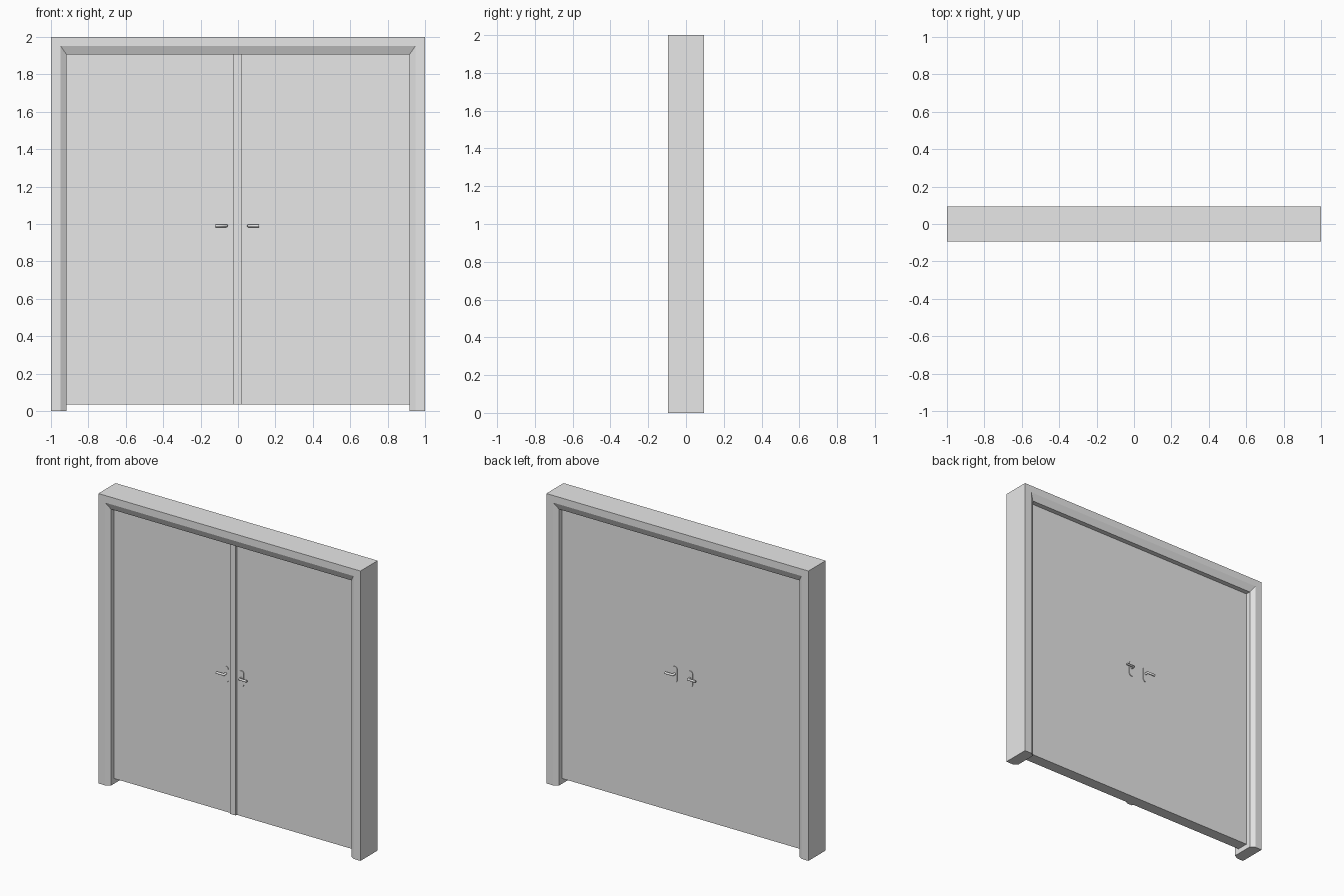
import bpy
import bmesh

old = bpy.data.objects.get("Cube")
if old:
    bpy.data.objects.remove(old, do_unlink=True)

# One plain grey for everything
GREY = (0.8, 0.8, 0.8, 1)
grey = bpy.data.materials.new("plain grey")
grey.use_nodes = True
grey.diffuse_color = GREY
grey.node_tree.nodes["Principled BSDF"].inputs["Base Color"].default_value = GREY

HALF_DEPTH = 0.094    # frame
DOOR_HALF = 0.04      # door leaf
SEAM = -0.003         # x of the joint between the leaves
DOOR_SIDE, DOOR_LOW, DOOR_TOP = 0.917, 0.035, 1.906
LEVER_Z = 0.99


def finish(name, bm):
    bmesh.ops.recalc_face_normals(bm, faces=bm.faces)
    mesh = bpy.data.meshes.new(name)
    bm.to_mesh(mesh)
    bm.free()
    mesh.materials.append(grey)
    obj = bpy.data.objects.new(name, mesh)
    bpy.context.collection.objects.link(obj)
    return obj


def box(name, low, high):
    bm = bmesh.new()
    bmesh.ops.create_cube(bm, size=1)
    for v in bm.verts:
        v.co = [a + (b - a) * (c + 0.5) for a, b, c in zip(low, high, v.co)]
    return finish(name, bm)


def soften(obj, width, segments):
    mod = obj.modifiers.new("round", "BEVEL")
    mod.width = width
    mod.segments = segments
    mod.limit_method = "ANGLE"
    for poly in obj.data.polygons:
        poly.use_smooth = True
    obj.modifiers.new("weighted", "WEIGHTED_NORMAL")


# Door frame: a chamfered profile swept up, across and down with mitred corners
# Each profile point is (inset from the side, inset from the top, y)
half = [(0, 0, -HALF_DEPTH), (0.052, 0.049, -HALF_DEPTH), (0.083, 0.094, -0.074)]
profile = half + [(s, t, -y) for s, t, y in reversed(half)]
bm = bmesh.new()
rings = []
for side, is_top in ((-1, False), (-1, True), (1, True), (1, False)):
    rings.append([bm.verts.new((side * (1 - s), y, 2 - t if is_top else 0))
                  for s, t, y in profile])
for a, b in zip(rings, rings[1:]):
    for i in range(len(profile)):
        j = (i + 1) % len(profile)
        bm.faces.new((a[i], a[j], b[j], b[i]))
bm.faces.new(rings[0])
bm.faces.new(rings[-1])
finish("door_frame", bm)

# Two leaves and the cover strip over their joint
box("right_door", (-DOOR_SIDE, -DOOR_HALF, DOOR_LOW), (SEAM, DOOR_HALF, DOOR_TOP))
box("left_door", (SEAM, -DOOR_HALF, DOOR_LOW), (DOOR_SIDE, DOOR_HALF, DOOR_TOP))
box("cover_strip", (SEAM - 0.022, -DOOR_HALF - 0.012, DOOR_LOW),
    (SEAM + 0.022, -DOOR_HALF, DOOR_TOP))


def lever(name, side, face):
    """Bent lever handle; side is the x sign, face the y sign."""
    base = face * DOOR_HALF
    path = [(0.059, 0), (0.059, 0.026), (0.116, 0.026)]
    curve = bpy.data.curves.new(name, "CURVE")
    curve.dimensions = "3D"
    curve.bevel_depth = 0.008
    curve.bevel_resolution = 2
    curve.use_fill_caps = True
    spline = curve.splines.new("POLY")
    spline.points.add(len(path) - 1)
    for point, (x, out) in zip(spline.points, path):
        point.co = (SEAM + side * x, base + face * out, LEVER_Z, 1)
    curve.materials.append(grey)
    obj = bpy.data.objects.new(name, curve)
    bpy.context.collection.objects.link(obj)


def plate(name, side, face):
    """Thin backplate with rounded ends."""
    y0, y1 = sorted((face * DOOR_HALF, face * (DOOR_HALF + 0.004)))
    cx = SEAM + side * 0.059
    bm = bmesh.new()
    bmesh.ops.create_cone(bm, cap_ends=True, segments=24, radius1=0.019,
                          radius2=0.019, depth=1)
    for v in bm.verts:
        x, y, z = v.co
        stretch = 0.036 if y > 0 else -0.036
        v.co = (cx + x, y0 + (z + 0.5) * (y1 - y0), LEVER_Z - 0.005 + y + stretch)
    finish(name, bm)


# Handles on both leaves, front and back
for side, side_name in ((-1, "right"), (1, "left")):
    for face, face_name in ((-1, "front"), (1, "back")):
        lever(f"{side_name}_{face_name}_handle", side, face)
        plate(f"{side_name}_{face_name}_backplate", side, face)
